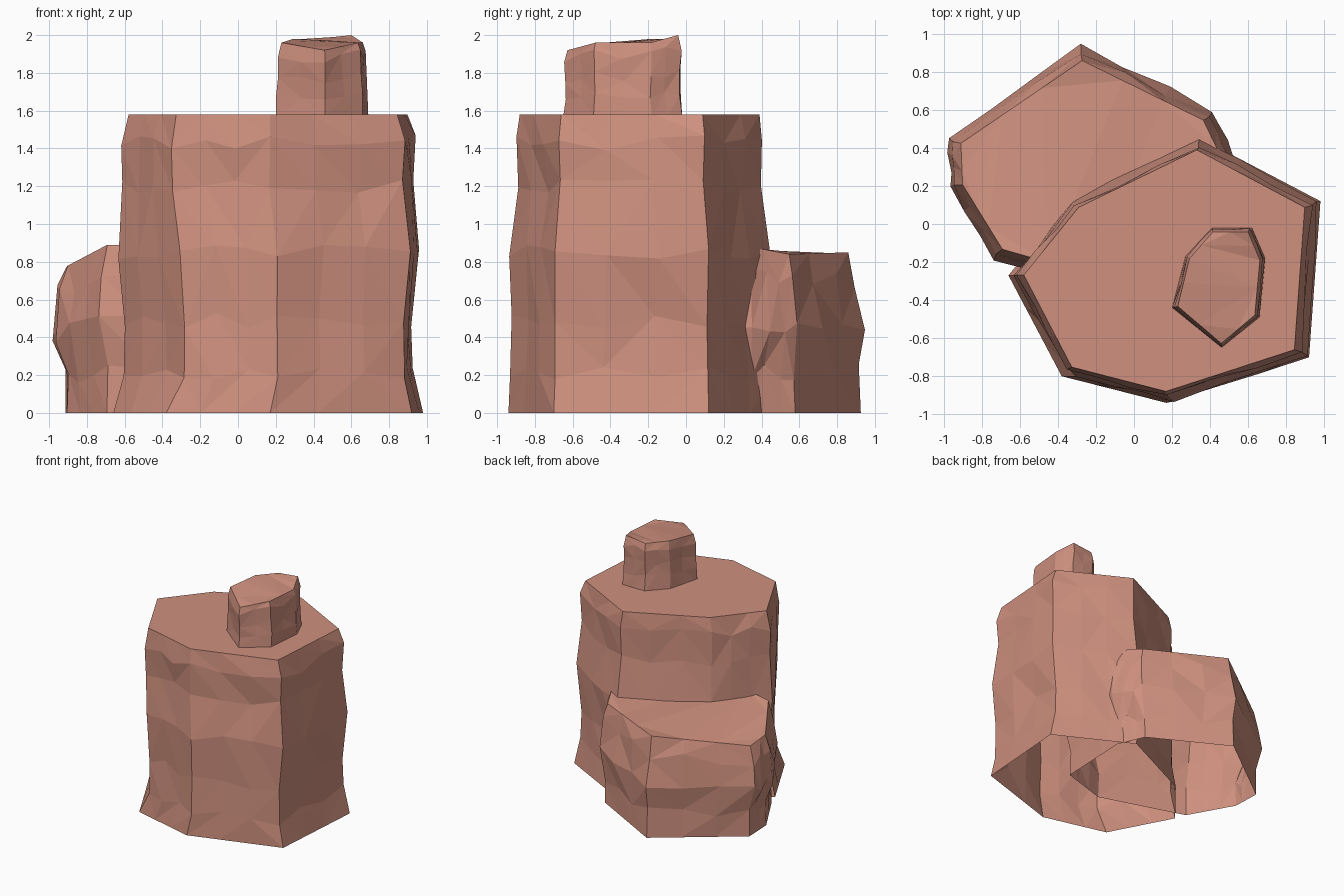
import bpy, bmesh, random
from mathutils import Vector

if "Cube" in bpy.data.objects:
    bpy.data.objects.remove(bpy.data.objects["Cube"])

random.seed(4)
mat = bpy.data.materials.new("clay_rock")
mat.diffuse_color = (0.62, 0.28, 0.21, 1)
mat.use_nodes = True
mat.node_tree.nodes["Principled BSDF"].inputs["Base Color"].default_value = mat.diffuse_color


def rock(name, centre, corners, base, levels, cuts, rough, nudge={}):
    """Faceted column, open below. corners: (x, y, top z); levels: (height fraction, x scale, y scale);
    nudge: corner index -> x, y shift on the inner levels."""
    bm = bmesh.new()
    cx, cy = centre
    rings = []
    for li, (t, sx, sy) in enumerate(levels):
        inner = 0 < li < len(levels) - 1
        pts = []
        for i, (px, py, pz) in enumerate(corners):
            dx, dy = nudge.get(i, (0, 0)) if 0 < t < 0.7 else (0, 0)
            pts.append(Vector((cx + (px - cx) * sx + dx, cy + (py - cy) * sy + dy, base + (pz - base) * t)))
        ring = []
        for i, a in enumerate(pts):
            b = pts[(i + 1) % len(pts)]
            for k in range(cuts):
                p = a.lerp(b, k / cuts)
                if inner:
                    # corners stay crisp, points on the sides wander more
                    r = rough * (0.25 if k == 0 else 1)
                    p.x += random.uniform(-r, r)
                    p.y += random.uniform(-r, r)
                    p.z += random.uniform(-1, 1) * rough * 3
                ring.append(bm.verts.new(p))
        rings.append(ring)
    # chipped side facets with varied diagonals
    n = len(rings[0])
    for lo, hi in zip(rings, rings[1:]):
        for i in range(n):
            j = (i + 1) % n
            if random.random() < 0.5:
                bm.faces.new((lo[i], lo[j], hi[j]))
                bm.faces.new((lo[i], hi[j], hi[i]))
            else:
                bm.faces.new((lo[i], lo[j], hi[i]))
                bm.faces.new((lo[j], hi[j], hi[i]))
    # top face
    cap = bm.faces.new(rings[-1])
    bmesh.ops.triangulate(bm, faces=[cap])
    bmesh.ops.recalc_face_normals(bm, faces=bm.faces)
    if max(bm.faces, key=lambda f: f.calc_center_median().z).normal.z < 0:
        bmesh.ops.reverse_faces(bm, faces=bm.faces)
    me = bpy.data.meshes.new(name)
    bm.to_mesh(me)
    bm.free()
    me.materials.append(mat)
    ob = bpy.data.objects.new(name, me)
    bpy.context.collection.objects.link(ob)


# Tall main column
rock("main_column", (0.15, -0.25),
     [(-0.66, -0.27, 1.58), (-0.38, -0.80, 1.58), (0.17, -0.94, 1.58), (0.92, -0.70, 1.58),
      (0.98, 0.12, 1.58), (0.35, 0.45, 1.58), (-0.34, 0.12, 1.58)],
     0, [(0, 1, 1), (0.13, 0.93, 0.985), (0.31, 0.925, 0.98), (0.54, 0.97, 0.99),
         (0.76, 0.94, 0.925), (0.905, 0.95, 0.935), (1, 0.9, 0.913)],
     3, 0.014, {1: (0.06, -0.01), 2: (0.04, 0), 3: (0.015, 0)})

# Low boulder behind it
rock("low_boulder", (-0.2, 0.25),
     [(-0.98, 0.45, 0.77), (-0.97, 0.20, 0.78), (-0.74, -0.19, 0.89), (0.06, -0.43, 0.88),
      (0.50, -0.30, 0.88), (0.53, 0.35, 0.88), (0.42, 0.59, 0.84), (-0.28, 0.95, 0.85)],
     0, [(0, 0.915, 0.965), (0.25, 0.91, 0.95), (0.53, 0.99, 1), (0.83, 0.965, 0.92), (1, 0.91, 0.87)],
     3, 0.015)

# Small stone on top
rock("top_stone", (0.45, -0.33),
     [(0.20, -0.44, 1.96), (0.46, -0.65, 1.92), (0.66, -0.49, 1.96), (0.69, -0.18, 1.96),
      (0.62, -0.02, 2.0), (0.41, -0.02, 1.98), (0.27, -0.17, 1.98)],
     1.57, [(0, 1, 1), (0.28, 0.99, 0.95), (0.55, 0.96, 0.96), (0.85, 0.95, 0.99), (1, 0.88, 0.93)],
     2, 0.01)
